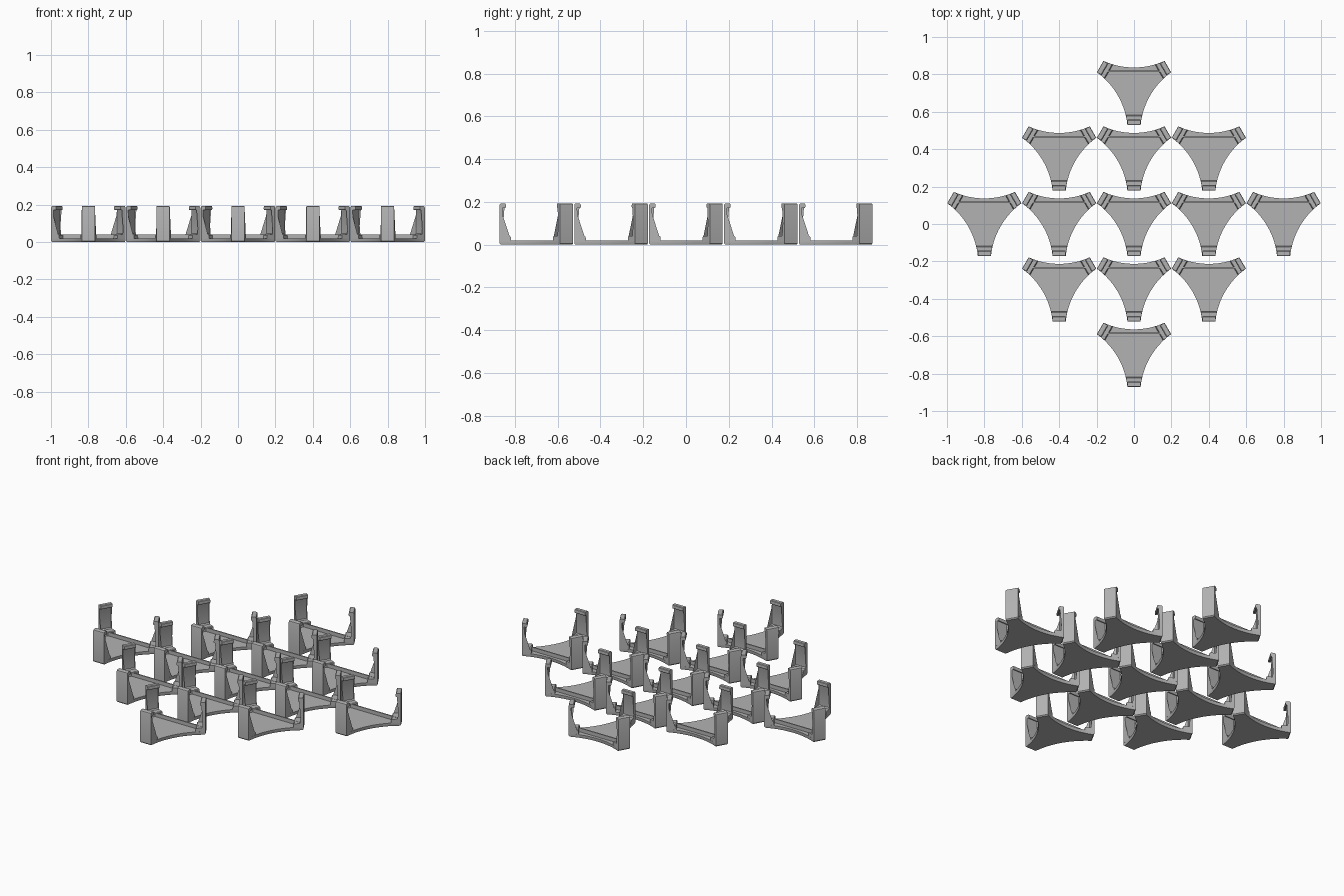
import bpy, bmesh, math
from mathutils import Matrix, Vector

if "Cube" in bpy.data.objects:
    bpy.data.objects.remove(bpy.data.objects["Cube"])

REACH = 0.209      # centre of a bracket to the outer face of its clips
HALF = 0.035       # half width of a clip
PLATE = 0.019      # thickness of the base plate
OFFSET_Y = 0.04    # bracket centre relative to its grid point

grey = bpy.data.materials.new("grey")
grey.diffuse_color = (0.45, 0.45, 0.45, 1)
grey.use_nodes = True
grey.node_tree.nodes["Principled BSDF"].inputs["Base Color"].default_value = grey.diffuse_color


def finish(bm, name):
    bmesh.ops.triangulate(bm, faces=[f for f in bm.faces if len(f.verts) > 4])
    bmesh.ops.recalc_face_normals(bm, faces=bm.faces)
    mesh = bpy.data.meshes.new(name)
    bm.to_mesh(mesh)
    bm.free()
    mesh.materials.append(grey)
    return mesh


def loft(bm, rings):
    """Join closed rings of points and cap both ends."""
    loops = [[bm.verts.new(p) for p in ring] for ring in rings]
    n = len(loops[0])
    for a, b in zip(loops, loops[1:]):
        for i in range(n):
            j = (i + 1) % n
            bm.faces.new((a[i], a[j], b[j], b[i]))
    bm.faces.new(loops[0][::-1])
    bm.faces.new(loops[-1])


def base_mesh():
    # Three tips joined by concave arcs
    tip = Vector((REACH, HALF))
    side = Matrix.Rotation(math.radians(-60), 2) @ tip     # tip corner seen from the arc's axis
    half_chord, sag, steps = abs(side.y), 0.035, 16
    radius = (half_chord ** 2 + sag ** 2) / (2 * sag)
    ang = math.asin(half_chord / radius)
    outline = []
    for k in range(3):
        rot = Matrix.Rotation(math.radians(90 + 120 * k), 2)
        for i in range(steps + 1):
            t = ang * (2 * i / steps - 1)
            p = Vector((side.x - sag + radius * (1 - math.cos(t)), radius * math.sin(t)))
            outline.append(rot @ p)
    bm = bmesh.new()
    loft(bm, [[(p.x * s, p.y * s, z) for p in outline]
              for s, z in ((0.975, 0), (1, 0.006), (1, PLATE))])
    return finish(bm, "base_plate")


def clip_mesh():
    # Side profile (radius, height): foot step, post and inward hook
    profile = [(0.209, PLATE), (0.209, 0.184), (0.207, 0.190), (0.202, 0.193),
               (0.184, 0.193), (0.180, 0.190), (0.179, 0.184), (0.179, 0.176),
               (0.182, 0.171), (0.186, 0.172), (0.188, 0.177), (0.194, 0.177),
               (0.196, 0.172), (0.196, 0.046), (0.190, 0.040), (0.160, 0.040),
               (0.156, 0.036), (0.155, PLATE)]

    def half_width(r, z):
        return HALF + (0.14 * (REACH - r) if z < 0.042 else 0)

    bm = bmesh.new()
    loft(bm, [[(r, s * half_width(r, z), z) for r, z in profile] for s in (-1, 1)])
    return finish(bm, "clip")


def rail_mesh():
    # Thin upright rib between the two rear clips
    bm = bmesh.new()
    bmesh.ops.create_cube(bm, size=1)
    bmesh.ops.scale(bm, vec=(0.38, 0.007, 0.041 - PLATE), verts=bm.verts)
    bmesh.ops.translate(bm, vec=(0, 0.079, (0.041 + PLATE) / 2), verts=bm.verts)
    return finish(bm, "rail")


def place(name, mesh, x, y, turn=0):
    ob = bpy.data.objects.new(name, mesh)
    bpy.context.collection.objects.link(ob)
    ob.location = (x, y, 0)
    ob.rotation_euler.z = math.radians(turn)
    return ob


base, clip, rail = base_mesh(), clip_mesh(), rail_mesh()
samples = []

# Diamond layout of brackets
for row, reach in ((-2, 0), (-1, 1), (0, 2), (1, 1), (2, 0)):
    for col in range(-reach, reach + 1):
        x, y = 0.4 * col, 0.35 * row + OFFSET_Y - 0.003
        parts = [place("base_plate", base, x, y), place("rear_rail", rail, x, y)]
        for name, turn in (("front_clip", -90), ("right_clip", 30), ("left_clip", 150)):
            parts.append(place(name, clip, x, y, turn))
        samples = samples or parts[:3]

# Smooth the shared meshes, keeping edges sharp
for ob in samples:
    ob.select_set(True)
    bpy.context.view_layer.objects.active = ob
    for poly in ob.data.polygons:
        poly.use_smooth = True
    ob.data.set_sharp_from_angle(angle=math.radians(30))
    ob.select_set(False)
